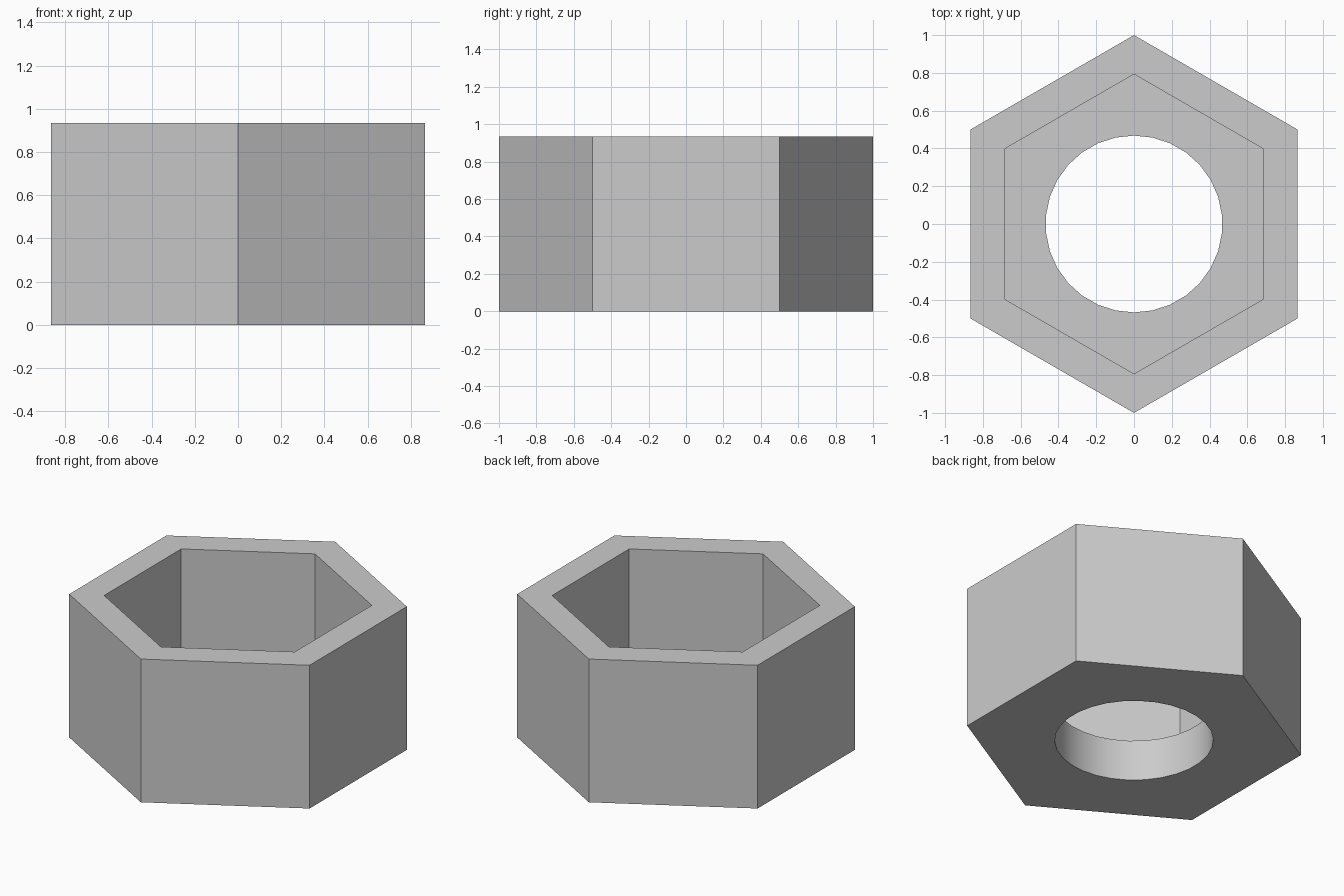
import bpy
import bmesh
from math import cos, sin, pi, radians

cube = bpy.data.objects.get("Cube")
if cube:
    bpy.data.objects.remove(cube, do_unlink=True)

HEIGHT, FLOOR = 0.933, 0.267
OUTER, POCKET, BORE = 1.0, 0.793, 0.468

# Plain grey finish
grey = bpy.data.materials.new("light grey")
grey.use_nodes = True
color = (0.6, 0.6, 0.6, 1)
grey.diffuse_color = color
grey.node_tree.nodes["Principled BSDF"].inputs["Base Color"].default_value = color

bm = bmesh.new()


def ring(radius, z, sides):
    """Polygon of vertices with its first corner on +y."""
    angles = [pi / 2 + 2 * pi * i / sides for i in range(sides)]
    return [bm.verts.new((radius * cos(a), radius * sin(a), z)) for a in angles]


def span(a, b, n):
    """Side i of the smaller ring joins the matching run of the larger one."""
    def run(r, i):
        step = len(r) // n
        return [r[(i * step + k) % len(r)] for k in range(step + 1)]
    for i in range(n):
        bm.faces.new(run(a, i) + run(b, i)[::-1])


# Hexagonal body, hexagonal pocket and round through bore as one closed skin
rings = [
    ring(OUTER, 0, 6), ring(OUTER, HEIGHT, 6),
    ring(POCKET, HEIGHT, 6), ring(POCKET, FLOOR, 6),
    ring(BORE, FLOOR, 30), ring(BORE, 0, 30),
]
for a, b in zip(rings, rings[1:] + rings[:1]):
    span(a, b, min(len(a), len(b)))
bmesh.ops.recalc_face_normals(bm, faces=bm.faces)

mesh = bpy.data.meshes.new("hex_socket")
bm.to_mesh(mesh)
bm.free()
mesh.materials.append(grey)
socket = bpy.data.objects.new("hex_socket", mesh)
bpy.context.collection.objects.link(socket)

# Smooth bore, crisp hexagon corners
bpy.ops.object.select_all(action="DESELECT")
socket.select_set(True)
bpy.context.view_layer.objects.active = socket
bpy.ops.object.shade_smooth_by_angle(angle=radians(30))
